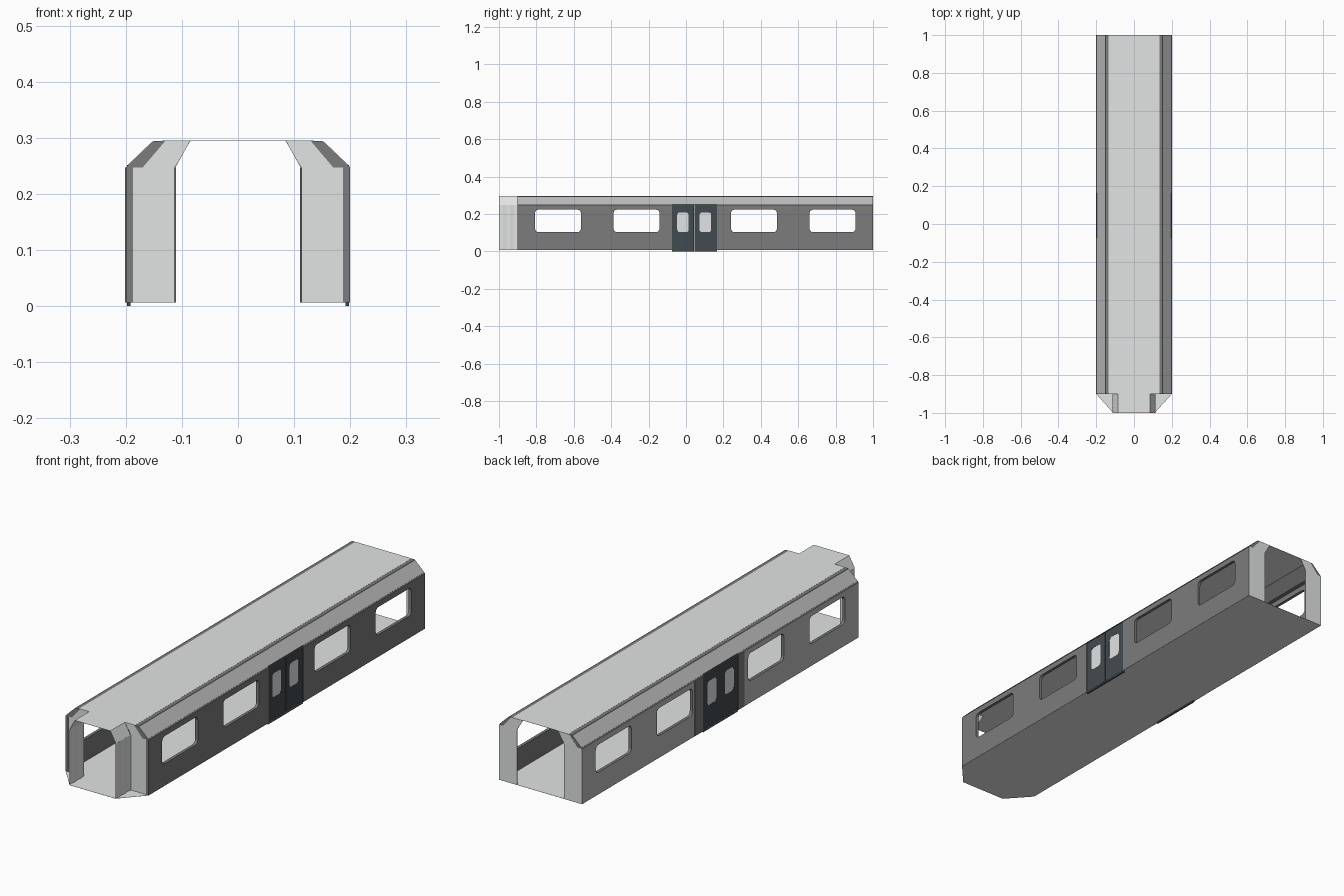
import bpy, bmesh, math
from mathutils import Matrix

if "Cube" in bpy.data.objects:
    bpy.data.objects.remove(bpy.data.objects["Cube"])


def material(name, rgb):
    m = bpy.data.materials.new(name)
    m.diffuse_color = (*rgb, 1)
    m.use_nodes = True
    m.node_tree.nodes["Principled BSDF"].inputs["Base Color"].default_value = m.diffuse_color
    return m


LIGHT = material("light_grey_panel", (0.76, 0.78, 0.77))
MID = material("mid_grey_cladding", (0.5, 0.5, 0.5))
DARK = material("dark_grey_body", (0.2, 0.2, 0.2))
DOOR = material("blue_black_door", (0.055, 0.069, 0.08))

# Local plane axes -> world, by extrusion axis
FRAMES = {
    "x": ((0, 0, 1), (1, 0, 0), (0, 1, 0)),    # loops in (y, z)
    "y": ((1, 0, 0), (0, 0, -1), (0, 1, 0)),   # loops in (x, z)
    "z": ((1, 0, 0), (0, 1, 0), (0, 0, 1)),    # loops in (x, y)
}


def plate(name, loops, axis, a, b, mat):
    """Fill closed outlines (inner ones become holes), extruded from a to b along axis."""
    cu = bpy.data.curves.new(name + "_outline", "CURVE")
    cu.dimensions, cu.fill_mode = "2D", "BOTH"
    cu.extrude = abs(b - a) / 2
    for loop in loops:
        sp = cu.splines.new("POLY")
        sp.points.add(len(loop) - 1)
        for p, (u, v) in zip(sp.points, loop):
            p.co = (u, v, 0, 1)
        sp.use_cyclic_u = True
    tmp = bpy.data.objects.new(name + "_tmp", cu)
    bpy.context.collection.objects.link(tmp)
    dg = bpy.context.evaluated_depsgraph_get()
    me = bpy.data.meshes.new_from_object(tmp.evaluated_get(dg))
    bpy.data.objects.remove(tmp)
    bpy.data.curves.remove(cu)

    rot = Matrix(FRAMES[axis]).to_4x4()
    mid = [0, 0, 0]
    mid["xyz".index(axis)] = (a + b) / 2
    bm = bmesh.new()
    bm.from_mesh(me)
    bmesh.ops.transform(bm, matrix=Matrix.Translation(mid) @ rot, verts=bm.verts)
    bmesh.ops.remove_doubles(bm, verts=bm.verts, dist=1e-5)
    bmesh.ops.recalc_face_normals(bm, faces=bm.faces)
    for f in bm.faces:
        f.smooth = False
    bm.to_mesh(me)
    bm.free()
    me.name = name
    me.materials.clear()
    me.materials.append(mat)
    ob = bpy.data.objects.new(name, me)
    bpy.context.collection.objects.link(ob)
    return ob


def rect(u0, u1, v0, v1, r=0.0):
    if r == 0:
        return [(u0, v0), (u1, v0), (u1, v1), (u0, v1)]
    pts = []
    corners = [(u1 - r, v1 - r), (u0 + r, v1 - r), (u0 + r, v0 + r), (u1 - r, v0 + r)]
    for k, (cu, cv) in enumerate(corners):
        for i in range(5):
            t = math.pi / 2 * (k + i / 4)
            pts.append((cu + r * math.cos(t), cv + r * math.sin(t)))
    return pts


FLOOR, EAVE, TOP = 0.007, 0.247, 0.295
NOSE = -0.9
D0, D1, DM = -0.075, 0.165, 0.045      # door opening and its middle

# Floor with tapered nose, and flat roof with narrow nose
plate("floor", [[(-0.2, 1), (-0.2, NOSE), (-0.11, -1), (0.11, -1), (0.2, NOSE), (0.2, 1)]],
      "z", FLOOR - 0.0004, FLOOR, LIGHT)
plate("roof", [[(-0.135, 1), (-0.135, NOSE), (-0.085, NOSE), (-0.085, -1),
                (0.085, -1), (0.085, NOSE), (0.135, NOSE), (0.135, 1)]],
      "z", TOP - 0.0004, TOP, LIGHT)

for side, s in (("right", 1), ("left", -1)):
    def flip(pts):
        return [(s * u, v) for u, v in pts]

    # Side wall with rounded window holes; the left one has a paler outer face
    windows = [rect(y, y + 0.245, 0.103, 0.223, 0.018) for y in (-0.807, -0.387, 0.241, 0.661)]
    wall = plate(side + "_wall",
                 [rect(NOSE, D0, FLOOR, EAVE), rect(D1, 1, FLOOR, EAVE)] + windows,
                 "x", s * 0.187, s * 0.2, DARK)
    wall.data.materials.append(MID)
    for f in wall.data.polygons:
        f.material_index = int(f.normal.x < -0.9 and f.center.x < -0.199)

    # Sloped eave beam and its paler cover
    plate(side + "_eave",
          [flip([(0.2, EAVE), (0.151, 0.294), (0.13, 0.294), (0.17, EAVE)])],
          "y", NOSE, 1, DARK)
    plate(side + "_eave_cover",
          [flip([(0.1960, 0.2505), (0.1966, 0.2515), (0.1544, 0.2920), (0.1535, 0.2912)])],
          "y", NOSE + 0.001, 0.999, MID)

    # Double sliding door with light panes
    for leaf, y0, y1, w0, w1 in (("front", D0, DM - 0.001, -0.047, 0.014),
                                 ("rear", DM + 0.001, D1, 0.072, 0.135)):
        hole = rect(w0, w1, 0.103, 0.208, 0.014)
        plate(f"{side}_{leaf}_door", [rect(y0, y1, 0, 0.252), hole],
              "x", s * 0.192, s * 0.198, DOOR)
        plate(f"{side}_{leaf}_door_pane", [hole], "x", s * 0.194, s * 0.197, LIGHT)

    # End panels beside the gangway openings
    plate(side + "_front_end_panel",
          [flip([(0.19, FLOOR), (0.113, FLOOR), (0.113, EAVE), (0.085, 0.294),
                 (0.14, 0.294), (0.18, EAVE), (0.19, EAVE)])],
          "y", NOSE + 0.001, NOSE + 0.003, LIGHT)
    plate(side + "_rear_end_panel",
          [flip([(0.2, FLOOR), (0.113, FLOOR), (0.113, EAVE), (0.085, 0.294),
                 (0.14, 0.294), (0.18, EAVE), (0.2, EAVE)])],
          "y", 0.9985, 1.0005, LIGHT)

    # Pleated gangway wall and its sloped upper part
    zig = [(0.111 + 0.003 * (i % 2), -1 + 0.02 * i) for i in range(6)]
    inner = [(x - 0.0006, y) for x, y in reversed(zig)]
    plate(side + "_gangway_bellows", [flip(zig + inner)], "z", FLOOR, EAVE, LIGHT)
    plate(side + "_gangway_slope",
          [flip([(0.1125, EAVE), (0.0858, TOP), (0.085, TOP), (0.1115, EAVE)])],
          "y", -1, NOSE, LIGHT)

# Door posts, on the left side only
for name, y0, y1 in (("front", -0.116, D0), ("rear", D1, 0.226)):
    plate(f"left_{name}_door_post", [rect(y0, y1, FLOOR, EAVE)], "x", -0.2012, -0.1995, DARK)
